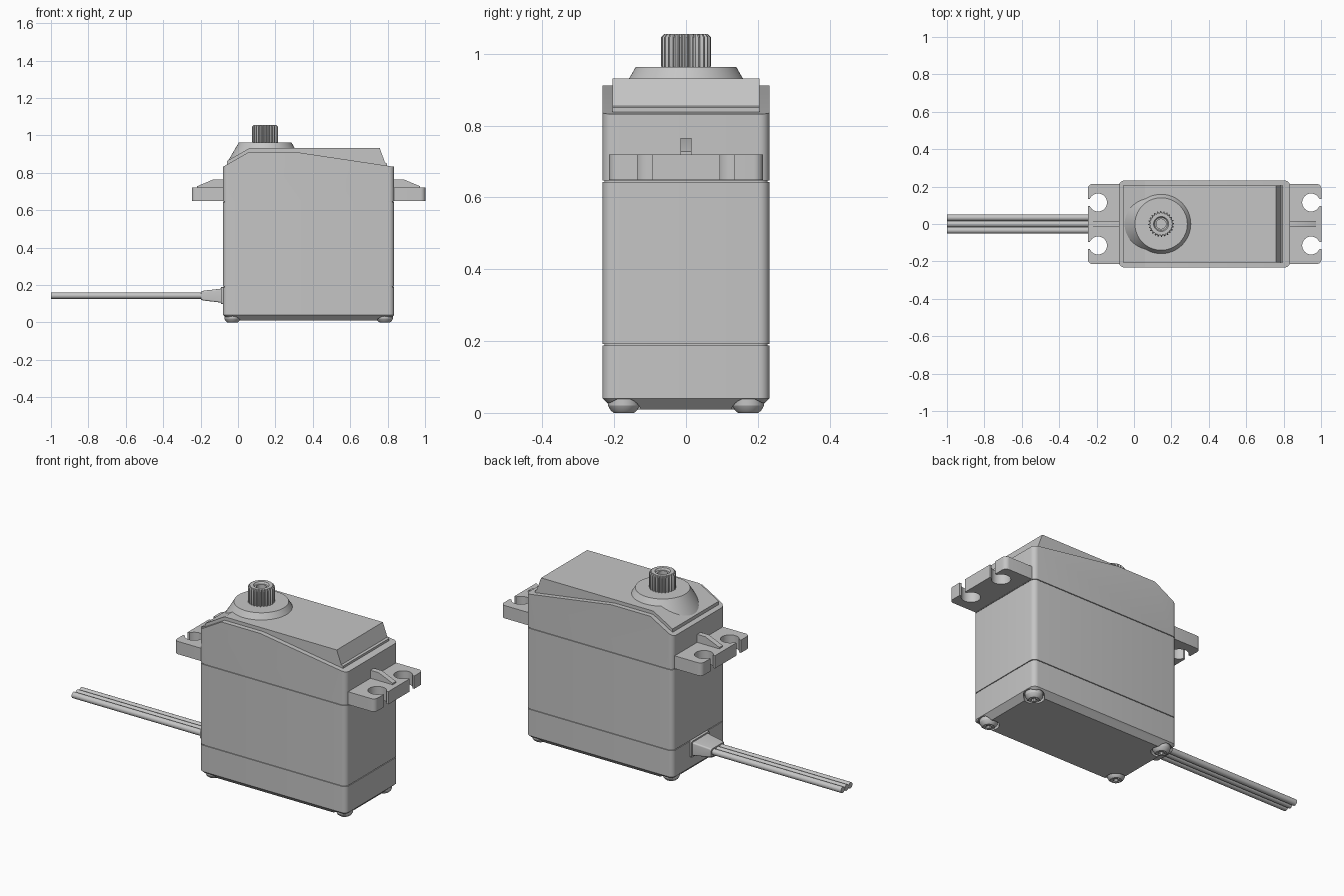
import bpy, bmesh
from math import sin, cos, pi, asin, radians
from mathutils import Vector

if "Cube" in bpy.data.objects:
    bpy.data.objects.remove(bpy.data.objects["Cube"])

grey = bpy.data.materials.new("plain grey")
grey.use_nodes = True
grey.diffuse_color = (0.56, 0.56, 0.56, 1)
grey.node_tree.nodes["Principled BSDF"].inputs["Base Color"].default_value = grey.diffuse_color

X0, X1, HALF_Y = -0.08, 0.835, 0.232     # case extents
MID = (X0 + X1) / 2
SHAFT_X = 0.145
parts = []


def loft(name, rings, cuts=()):
    """Skin a list of equal-length rings, cap both ends, trim by planes."""
    bm = bmesh.new()
    loops = [[bm.verts.new(p) for p in ring] for ring in rings]
    n = len(loops[0])
    for a, b in zip(loops, loops[1:]):
        for i in range(n):
            j = (i + 1) % n
            bm.faces.new((a[i], a[j], b[j], b[i]))
    bm.faces.new(loops[0])
    bm.faces.new(loops[-1])
    for co, no in cuts:
        bmesh.ops.bisect_plane(bm, geom=bm.verts[:] + bm.edges[:] + bm.faces[:],
                               plane_co=co, plane_no=no, clear_outer=True)
        bmesh.ops.holes_fill(bm, edges=[e for e in bm.edges if e.is_boundary])
    bmesh.ops.recalc_face_normals(bm, faces=bm.faces)
    me = bpy.data.meshes.new(name)
    bm.to_mesh(me)
    bm.free()
    me.materials.append(grey)
    ob = bpy.data.objects.new(name, me)
    bpy.context.collection.objects.link(ob)
    parts.append(ob)
    return ob


def flat(points, z):
    return [(x, y, z) for x, y in points]


def prism_y(name, profile, half):
    return loft(name, [[(x, y, z) for x, z in profile] for y in (-half, half)])


def arc(cx, cy, r, a0, a1, n):
    return [(cx + r * cos(a0 + (a1 - a0) * i / n),
             cy + r * sin(a0 + (a1 - a0) * i / n)) for i in range(n + 1)]


def rounded(cx, cy, hx, hy, r):
    pts = []
    for k, (sx, sy) in enumerate(((1, 1), (-1, 1), (-1, -1), (1, -1))):
        pts += arc(cx + sx * (hx - r), cy + sy * (hy - r), r,
                   k * pi / 2, (k + 1) * pi / 2, 6)
    return pts


def case(inset=0.0):
    return rounded(MID, 0, (X1 - X0) / 2 - inset, HALF_Y - inset, 0.028 - inset / 2)


def lathe(name, cx, cy, steps, n=48):
    """Radius may be a number or a function of the point index."""
    rings = []
    for r, z in steps:
        rad = r if callable(r) else (lambda i, r=r: r)
        rings.append([(cx + rad(i) * cos(2 * pi * i / n),
                       cy + rad(i) * sin(2 * pi * i / n), z) for i in range(n)])
    return loft(name, rings)


# Case: three shells with fine seams over an inner core
loft("inner_core", [flat(case(0.005), z) for z in (0.15, 0.7)])
base = loft("bottom_cover", [flat(case(0.03), 0.01), flat(case(), 0.04), flat(case(), 0.188)])
loft("middle_case", [flat(case(), z) for z in (0.192, 0.643)])
loft("upper_case", [flat(case(), z) for z in (0.647, 0.912)],
     cuts=[(Vector((0.30, 0, 0.912)), Vector((0.08, 0, 0.535))),
           (Vector((0.06, 0, 0.912)), Vector((-0.08, 0, 0.14)))])

# Raised lid and cone around the shaft
prism_y("raised_lid", [(-0.06, 0.75), (-0.06, 0.862), (0.06, 0.931), (0.758, 0.931),
                       (0.786, 0.855), (0.797, 0.85), (0.797, 0.75)], 0.205)
lathe("shaft_collar", SHAFT_X, 0, [(0.2, 0.86), (0.14, 0.963)], 64)


# Toothed output shaft with a stepped bore
def teeth(outer, inner):
    return lambda i: outer if i % 4 < 2 else inner


lathe("output_shaft", SHAFT_X, 0,
      [(0.06, 0.95), (teeth(0.069, 0.06), 0.965), (teeth(0.069, 0.06), 1.046),
       (teeth(0.061, 0.058), 1.055), (0.04, 1.055), (0.034, 1.045), (0.026, 1.045),
       (0.026, 0.99)], 96)

# Mounting ears with open keyhole slots, plus stiffening ribs
GAP, HOLE, HOLE_U, HOLE_V, TIP, EAR_Y = 0.02, 0.048, 0.112, 0.115, 0.167, 0.214


def keyhole(v):
    a = asin(GAP / HOLE)
    return ([(TIP, v - GAP)] + arc(HOLE_U, v, HOLE, -a, a - 2 * pi, 28)
            + [(TIP, v + GAP)])


ear = [(-0.02, -EAR_Y)]
ear += arc(TIP - 0.025, -EAR_Y + 0.025, 0.025, -pi / 2, 0, 6)
ear += keyhole(-HOLE_V) + keyhole(HOLE_V)
ear += arc(TIP - 0.025, EAR_Y - 0.025, 0.025, 0, pi / 2, 6)
ear += [(-0.02, EAR_Y)]
rib = [(-0.02, 0.70), (-0.02, 0.765), (0.05, 0.765), (0.138, 0.728), (0.138, 0.70)]
for side, edge, s in (("left", X1, 1), ("right", X0, -1)):
    loft(side + "_mounting_ear",
         [flat([(edge + s * u, v) for u, v in ear], z) for z in (0.648, 0.72)])
    prism_y(side + "_ear_rib", [(edge + s * u, z) for u, z in rib], 0.015)


# Bottom screws in corner pockets, with cross recesses
def cross(i):
    return 0.025 if (i % 8) in (0, 1, 7) else 0.011


for sx in (-1, 1):
    for sy in (-1, 1):
        x, y = MID + sx * 0.407, sy * 0.173
        cutter = lathe("pocket_cutter", x, y, [(0.052, -0.02), (0.052, 0.038)], 32)
        parts.remove(cutter)
        cutter.hide_render = True
        mod = base.modifiers.new("pocket", "BOOLEAN")
        mod.operation, mod.solver, mod.object = "DIFFERENCE", "EXACT", cutter
        bpy.context.view_layer.objects.active = base
        bpy.ops.object.modifier_apply(modifier=mod.name)
        bpy.data.objects.remove(cutter)
        name = ("front_" if sy < 0 else "back_") + ("left" if sx > 0 else "right")
        lathe(name + "_screw", x, y,
              [(0.044, 0.045), (0.044, 0.02), (0.037, 0.007), (0.028, 0.0),
               (cross, 0.001), (cross, 0.016)], 32)


# Cable: flange, tapered strain relief and three wires
def cable_ring(x, hy, hz):
    return [(x, y, z) for y, z in rounded(0, 0.143, hy, hz, 0.008)]


loft("cable_flange", [cable_ring(x, 0.08, 0.045) for x in (-0.06, -0.09)])
loft("strain_relief", [cable_ring(-0.085, 0.072, 0.038), cable_ring(-0.185, 0.06, 0.026),
                       cable_ring(-0.197, 0.057, 0.022)])
for name, y in (("front", -0.034), ("middle", 0), ("back", 0.034)):
    loft(name + "_wire", [[(x, v, z) for v, z in arc(y, 0.143, 0.017, 0, 2 * pi, 20)[:-1]]
                          for x in (-1.0, -0.15)])

# Smooth round surfaces, keep edges crisp
bpy.ops.object.select_all(action="DESELECT")
for ob in parts:
    ob.select_set(True)
bpy.context.view_layer.objects.active = base
bpy.ops.object.shade_smooth_by_angle(angle=radians(25))
